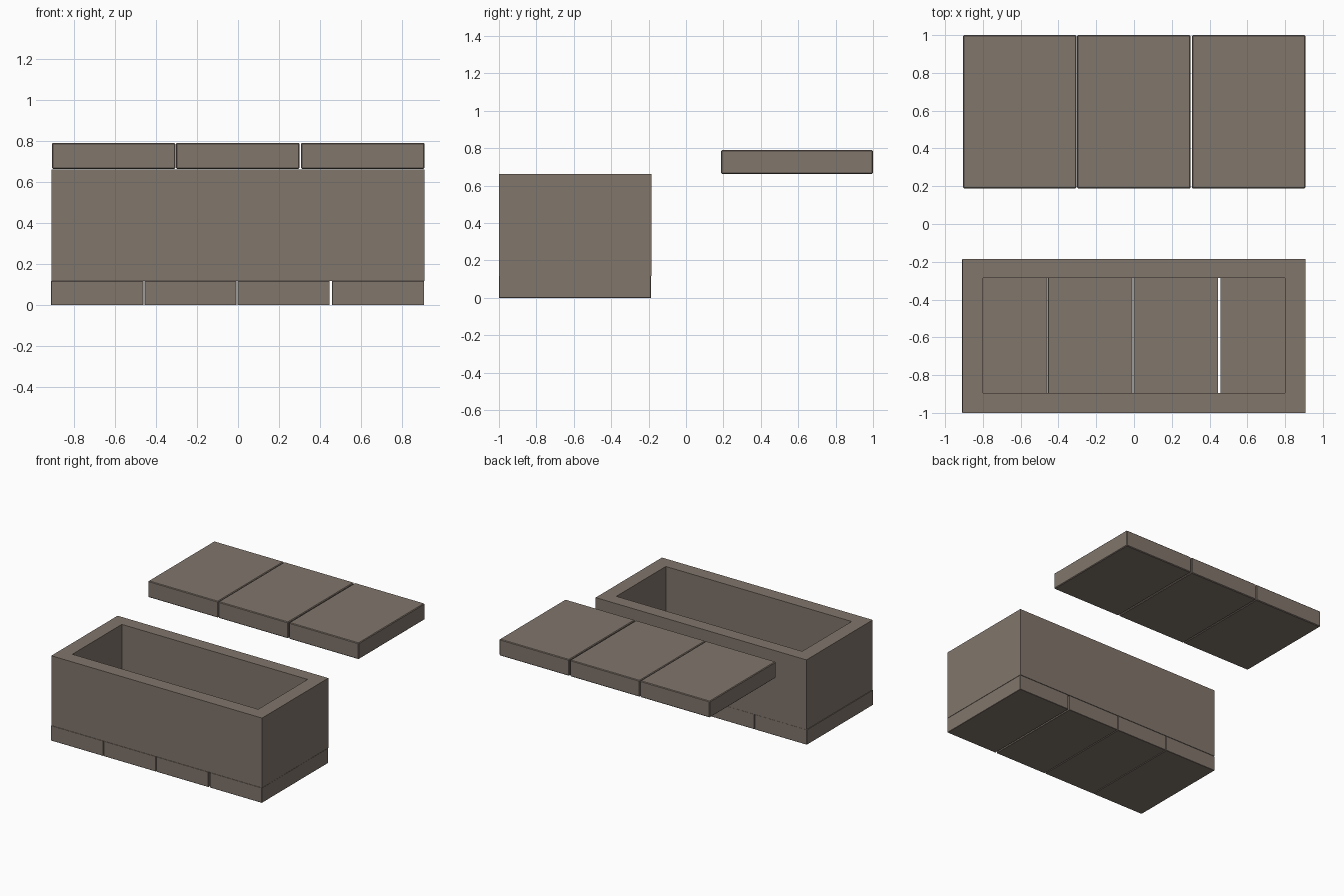
import bpy, bmesh

if "Cube" in bpy.data.objects:
    bpy.data.objects.remove(bpy.data.objects["Cube"])

stone = bpy.data.materials.new("grey_brown_stone")
stone.diffuse_color = (0.22, 0.18, 0.15, 1)
stone.use_nodes = True
stone.node_tree.nodes["Principled BSDF"].inputs["Base Color"].default_value = stone.diffuse_color


def finish(name, bm):
    bmesh.ops.recalc_face_normals(bm, faces=bm.faces)
    mesh = bpy.data.meshes.new(name)
    bm.to_mesh(mesh)
    bm.free()
    mesh.materials.append(stone)
    obj = bpy.data.objects.new(name, mesh)
    bpy.context.collection.objects.link(obj)
    return obj


def slab(name, x0, x1, y0, y1, z0, z1, bevel):
    bm = bmesh.new()
    bmesh.ops.create_cube(bm, size=1)
    for v in bm.verts:
        v.co.x = x1 if v.co.x > 0 else x0
        v.co.y = y1 if v.co.y > 0 else y0
        v.co.z = z1 if v.co.z > 0 else z0
    bmesh.ops.bevel(bm, geom=bm.edges[:], offset=bevel, segments=1, affect='EDGES')
    return finish(name, bm)


# Base: four floor slabs with narrow joints
for i, (x0, x1) in enumerate([(-0.91, -0.459), (-0.455, -0.008),
                              (-0.003, 0.446), (0.457, 0.906)]):
    slab(f"base_slab_{i + 1}", x0, x1, -1.0, -0.187, 0.0, 0.118, 0.002)

# Lid: three slabs set aside behind the coffer
for i, (x0, x1) in enumerate([(-0.905, -0.305), (-0.301, 0.299), (0.307, 0.907)]):
    slab(f"lid_slab_{i + 1}", x0, x1, 0.188, 1.0, 0.663, 0.79, 0.005)

# Walls: one open rectangular ring
bm = bmesh.new()
rings = []
for hx, y0, y1 in [(0.907, -1.0, -0.185), (0.8, -0.894, -0.286)]:
    for z in (0.118, 0.661):
        rings.append([bm.verts.new(p) for p in
                      [(-hx, y0, z), (hx, y0, z), (hx, y1, z), (-hx, y1, z)]])
out_low, out_top, in_low, in_top = rings
for a, b in [(out_low, out_top), (out_top, in_top), (in_top, in_low), (in_low, out_low)]:
    for i in range(4):
        j = (i + 1) % 4
        bm.faces.new([a[i], a[j], b[j], b[i]])
finish("coffer_walls", bm)
